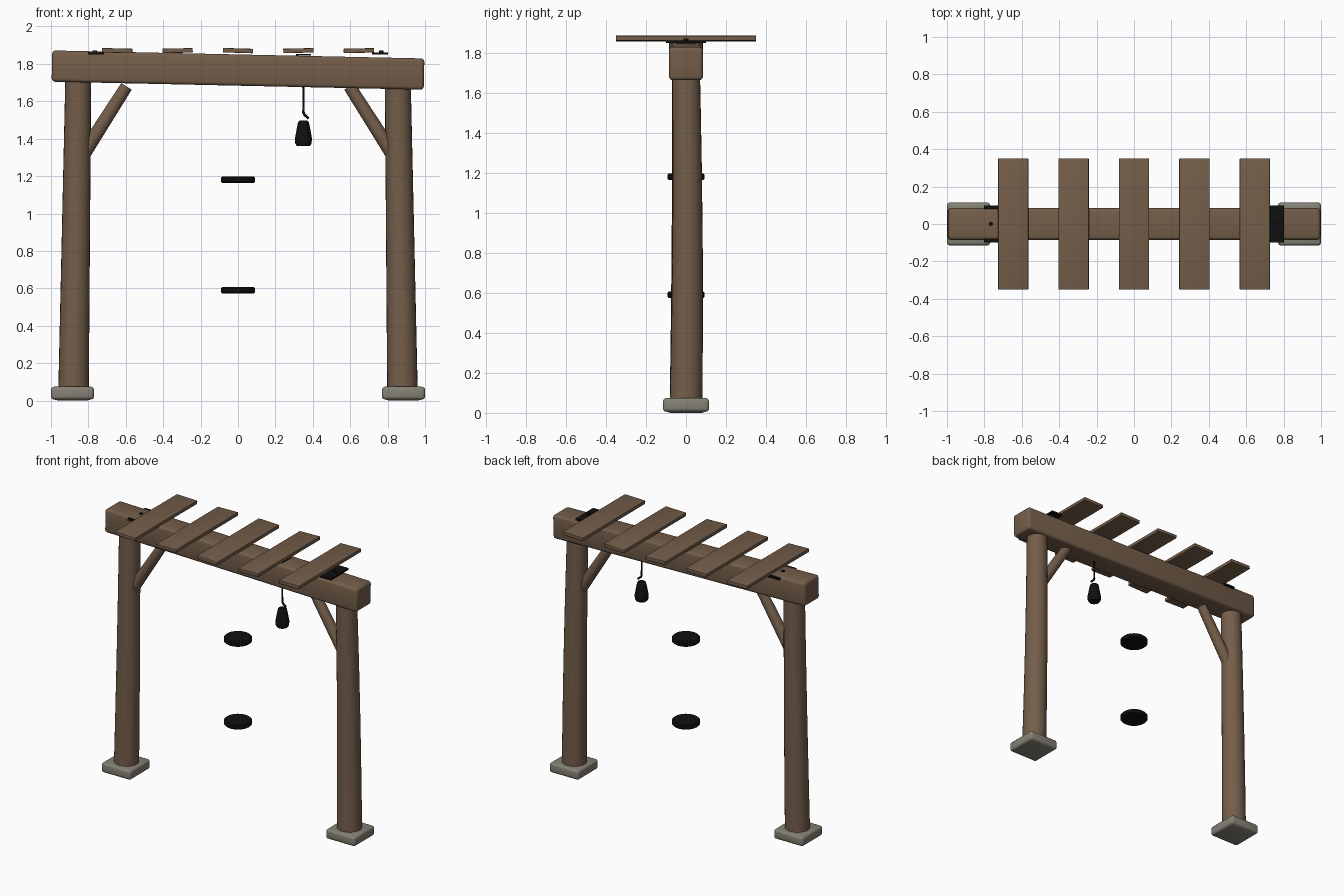
import bpy
import bmesh
import math
from mathutils import Vector, Matrix

old = bpy.data.objects.get("Cube")
if old:
    bpy.data.objects.remove(old, do_unlink=True)


def material(name, rgb):
    mat = bpy.data.materials.new(name)
    mat.use_nodes = True
    colour = (*rgb, 1)
    mat.diffuse_color = colour
    mat.node_tree.nodes["Principled BSDF"].inputs["Base Color"].default_value = colour
    return mat


wood = material("weathered wood", (0.175, 0.111, 0.068))
stone = material("grey stone", (0.235, 0.22, 0.18))
iron = material("black iron", (0.005, 0.005, 0.005))


def finish(name, bm, mat):
    bmesh.ops.recalc_face_normals(bm, faces=bm.faces)
    mesh = bpy.data.meshes.new(name)
    bm.to_mesh(mesh)
    bm.free()
    mesh.materials.append(mat)
    obj = bpy.data.objects.new(name, mesh)
    bpy.context.collection.objects.link(obj)
    bpy.ops.object.select_all(action="DESELECT")
    obj.select_set(True)
    bpy.context.view_layer.objects.active = obj
    bpy.ops.object.shade_smooth_by_angle(angle=math.radians(40))
    return obj


def box(name, centre, size, mat, bevel=0.0, tilt=0.0, plug=0.0):
    """Bevelled box; plug adds a small stepped foot under it."""
    bm = bmesh.new()
    bmesh.ops.create_cube(bm, size=1, matrix=Matrix.Diagonal((*size, 1)))
    if bevel:
        bmesh.ops.bevel(bm, geom=bm.edges[:], offset=bevel, segments=3,
                        profile=0.5, affect="EDGES")
    if plug:
        bm.normal_update()
        under = min(bm.faces, key=lambda f: f.calc_center_median().z)
        bmesh.ops.inset_region(bm, faces=[under], thickness=0.03, depth=plug)
    obj = finish(name, bm, mat)
    obj.location = centre
    obj.rotation_euler.y = tilt
    return obj


def tube(name, points, radii, mat, sides=24):
    """Capped round sweep through points with a radius at each."""
    pts = [Vector(p) for p in points]
    bm = bmesh.new()
    rings = []
    for i, (p, r) in enumerate(zip(pts, radii)):
        way = pts[min(i + 1, len(pts) - 1)] - pts[max(i - 1, 0)]
        turn = Vector((0, 0, 1)).rotation_difference(way)
        rings.append([bm.verts.new(p + turn @ Vector(
            (r * math.cos(a), r * math.sin(a), 0)))
            for a in (math.tau * k / sides for k in range(sides))])
    for low, high in zip(rings, rings[1:]):
        for k in range(sides):
            n = (k + 1) % sides
            bm.faces.new((low[k], low[n], high[n], high[k]))
    bm.faces.new(rings[0])
    bm.faces.new(rings[-1])
    return finish(name, bm, mat)


# Sloping top beam
slope = math.atan(0.0215)
box("top_beam", (0, 0, 1.767), (1.99, 0.17, 0.167), wood, 0.018, slope)

# Posts, stone feet, diagonal braces and iron plates on both sides
for side, s in (("right", -1), ("left", 1)):
    box(f"{side}_foot", (s * 0.885, 0, 0.04), (0.23, 0.23, 0.068), stone, 0.016, 0, 0.006)
    bow = 0.008 if s > 0 else 0.004
    heights = (0.03, 0.4, 0.8, 1.2, 1.5, 1.73)
    tube(f"{side}_post",
         [(s * (0.88 - 0.015 * z), bow * math.sin(z * 1.8), z) for z in heights],
         [0.082 - 0.0075 * z for z in heights], wood)
    tube(f"{side}_brace", [(s * 0.835, 0, 1.305), (s * 0.596, 0, 1.68)],
         (0.039, 0.033), wood, 16)
    box(f"{side}_beam_plate", (s * 0.76, 0, 1.855), (0.085, 0.2, 0.012), iron)
    tube(f"{side}_plate_bolt", [(s * 0.765, 0, 1.855), (s * 0.765, 0, 1.872)],
         (0.012, 0.012), iron, 12)

# Cross slats, each laid slightly askew
for i, tilt in enumerate((0.025, -0.02, 0.03, -0.025, -0.02)):
    box(f"slat_{i + 1}", (0.323 * (i - 2), 0, 1.871), (0.162, 0.7, 0.024),
        wood, 0.003, tilt)

# Two hovering iron discs
for name, z in (("lower_disc", 0.59), ("upper_disc", 1.18)):
    tube(name, [(0, 0, z + d) for d in (-0.017, -0.01, 0.01, 0.017)],
         (0.085, 0.092, 0.092, 0.085), iron, 28)

# Hanging lantern with its plate and hook
box("hook_plate", (0.35, 0, 1.849), (0.08, 0.1, 0.008), iron)
tube("lantern_hook", [(0.35, 0, 1.7), (0.35, 0, 1.54), (0.355, 0, 1.528), (0.378, 0, 1.508)],
     [0.007] * 4, iron, 10)
profile = [(1.497, 0.02), (1.49, 0.028), (1.475, 0.032), (1.41, 0.044),
           (1.395, 0.046), (1.385, 0.044), (1.375, 0.044), (1.362, 0.036)]
tube("lantern_body", [(0.35, 0, z) for z, r in profile],
     [r for z, r in profile], iron, 20)
